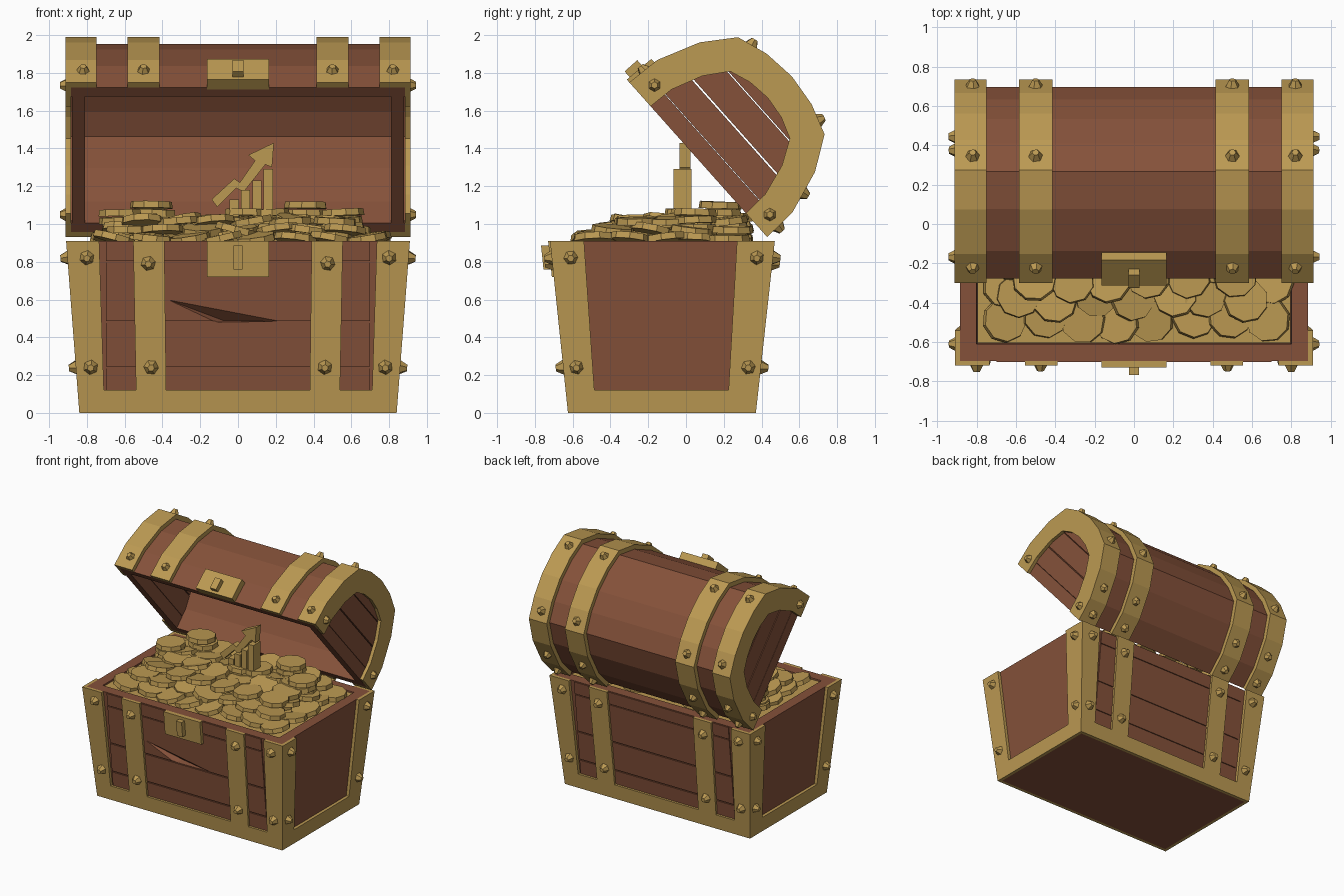
import bpy, bmesh, math, random
from mathutils import Vector, Matrix, Euler

if "Cube" in bpy.data.objects:
    bpy.data.objects.remove(bpy.data.objects["Cube"])

random.seed(7)


def material(name, rgb):
    m = bpy.data.materials.new(name)
    m.diffuse_color = (*rgb, 1)
    m.use_nodes = True
    m.node_tree.nodes["Principled BSDF"].inputs["Base Color"].default_value = m.diffuse_color
    return m


WOOD = material("brown wood", (0.235, 0.083, 0.042))
GOLD = material("old gold", (0.50, 0.32, 0.085))


def finish(name, bm, mat):
    bmesh.ops.recalc_face_normals(bm, faces=bm.faces)
    me = bpy.data.meshes.new(name)
    bm.to_mesh(me)
    bm.free()
    me.materials.append(mat)
    ob = bpy.data.objects.new(name, me)
    bpy.context.collection.objects.link(ob)
    return ob


def prism(bm, a, b):
    """Solid between two matching loops of points."""
    va, vb = [bm.verts.new(p) for p in a], [bm.verts.new(p) for p in b]
    n = len(va)
    bm.faces.new(va)
    bm.faces.new(vb[::-1])
    for i in range(n):
        j = (i + 1) % n
        bm.faces.new((va[i], va[j], vb[j], vb[i]))


def box(bm, x0, x1, y0, y1, z0, z1):
    loop = [(x0, y0), (x1, y0), (x1, y1), (x0, y1)]
    prism(bm, [(x, y, z0) for x, y in loop], [(x, y, z1) for x, y in loop])


def rivet(bm, loc, normal):
    rot = Vector(normal).to_track_quat('Z', 'Y').to_matrix().to_4x4()
    spin = Matrix.Rotation(random.uniform(0, 6), 4, 'Z')
    bmesh.ops.create_cone(bm, cap_ends=True, segments=6, radius1=0.045, radius2=0.018,
                          depth=0.05, matrix=Matrix.Translation(loc) @ rot @ spin)


# ---- chest body: tapered walls, addressed by side, position along wall, height, depth
H = 0.91


def half_x(z): return 0.815 + 0.07 * z / H
def front_y(z): return -0.60 - 0.095 * z / H
def back_y(z): return 0.345 + 0.10 * z / H


def wall(side, u, z, d):
    return {'F': (u, front_y(z) - d, z), 'B': (u, back_y(z) + d, z),
            'R': (half_x(z) + d, u, z), 'L': (-half_x(z) - d, u, z)}[side]


def plate(bm, side, z0, z1, u0, u1, d0, d1):
    """u0 and u1 are (bottom, top) pairs so that plates can taper."""
    q = [(u0[0], z0), (u1[0], z0), (u1[1], z1), (u0[1], z1)]
    prism(bm, [wall(side, u, z, d0) for u, z in q], [wall(side, u, z, d1) for u, z in q])


bm = bmesh.new()
rings = []
for hx, yf, yb, z in ((half_x(0), front_y(0), back_y(0), 0), (half_x(H), front_y(H), back_y(H), H),
                      (0.80, -0.61, 0.36, H), (0.79, -0.60, 0.35, 0.75)):
    rings.append([bm.verts.new(p) for p in ((-hx, yf, z), (hx, yf, z), (hx, yb, z), (-hx, yb, z))])
bm.faces.new(rings[0])
bm.faces.new(rings[3])
for a, b in zip(rings, rings[1:]):
    for i in range(4):
        bm.faces.new((a[i], a[(i + 1) % 4], b[(i + 1) % 4], b[i]))
body = finish("chest_body", bm, WOOD)

# planks on the front and back walls
planks = {}
for side, name in (('F', "front_planks"), ('B', "back_planks")):
    bm = bmesh.new()
    for z0, z1 in ((0.121, 0.236), (0.245, 0.477), (0.486, 0.796), (0.803, 0.905)):
        plate(bm, side, z0, z1, (-0.7, -0.7), (0.7, 0.7), -0.005, 0.008)
    planks[side] = finish(name, bm, WOOD)

# chipped notch in the front planks
bm = bmesh.new()
for u, z, d in ((-0.40, 0.61, 0.015), (0.27, 0.482, 0.015), (-0.12, 0.478, 0.015), (-0.08, 0.49, -0.05)):
    bm.verts.new(wall('F', u, z, d))
bmesh.ops.convex_hull(bm, input=bm.verts)
notch = finish("notch_cutter", bm, WOOD)
notch.hide_render = True
notch.hide_viewport = True
for ob in (body, planks['F']):
    mod = ob.modifiers.new("notch", 'BOOLEAN')
    mod.operation, mod.object, mod.solver = 'DIFFERENCE', notch, 'EXACT'

# gold bands and rivets of the body
T = 0.025
bands, rivets = bmesh.new(), bmesh.new()
for side in 'FB':
    out = lambda z: half_x(z) + T
    sy = -1 if side == 'F' else 1
    plate(bands, side, 0, 0.12, (-out(0), -out(0.12)), (out(0), out(0.12)), 0, T)
    for s in (-1, 1):
        plate(bands, side, 0.12, H, (s * 0.71, s * 0.735), (s * out(0.12), s * out(H)), 0, T)
        plate(bands, side, 0.12, H, (s * 0.38, s * 0.39), (s * 0.54, s * 0.555), 0, T)
        for u, z in ((0.80, 0.82), (0.78, 0.24), (0.475, 0.79), (0.46, 0.24)):
            rivet(rivets, wall(side, s * u, z, T + 0.015), (0, sy, -0.1))
for side, s in (('L', -1), ('R', 1)):
    plate(bands, side, 0, 0.12, (front_y(0), front_y(0.12)), (back_y(0), back_y(0.12)), 0, T)
    plate(bands, side, 0.12, H, (front_y(0.12), front_y(H)), (-0.485, -0.54), 0, T)
    plate(bands, side, 0.12, H, (0.225, 0.27), (back_y(0.12), back_y(H)), 0, T)
    for u, z in ((-0.61, 0.82), (-0.58, 0.24), (0.375, 0.82), (0.33, 0.24)):
        rivet(rivets, wall(side, u, z, T + 0.012), (s, 0, -0.1))
finish("body_bands", bands, GOLD)

# lock on the body
bm = bmesh.new()
plate(bm, 'F', 0.72, H, (-0.165, -0.165), (0.165, 0.165), 0, 0.035)
plate(bm, 'F', 0.76, 0.885, (-0.025, -0.025), (0.025, 0.025), 0.035, 0.075)
finish("body_lock", bm, GOLD)

# ---- lid: e runs along the open base, n points out of it
HALF = [(0.55, 0), (0.54, 0.19), (0.46, 0.42), (0.345, 0.59), (0.18, 0.645), (0, 0.665)]


def lid(x, e, n):
    return (x, 0.065 + 0.664 * e + 0.745 * n, 1.34 - 0.745 * e + 0.664 * n)


def profile(d):
    half = [(e * (1 - d / 0.55), n * (1 - d / 0.66)) for e, n in HALF]
    return [(-e, n) for e, n in half] + half[-2::-1]


def lid_prism(bm, pts, x0, x1):
    prism(bm, [lid(x0, *p) for p in pts], [lid(x1, *p) for p in pts])


def arch(bm, d0, d1, x0, x1):
    lid_prism(bm, profile(d0) + profile(d1)[::-1], x0, x1)


bm = bmesh.new()
arch(bm, 0.035, 0.10, -0.885, 0.885)
finish("lid_shell", bm, WOOD)

# planked lid ends with narrow gaps
edge = profile(0.09)[:6]


def width(n):
    for (e0, n0), (e1, n1) in zip(edge, edge[1:]):
        if n <= n1:
            return -(e0 + (e1 - e0) * (n - n0) / (n1 - n0))
    return 0.01


bm = bmesh.new()
top = edge[-1][1]
for n0, n1 in ((0, 0.098), (0.101, 0.256), (0.265, 0.425), (0.431, top - 0.002)):
    ns = [n0] + [n for e, n in edge if n0 < n < n1] + [n1]
    pts = [(-width(n), n) for n in ns] + [(width(n), n) for n in ns[::-1]]
    for s in (-1, 1):
        lid_prism(bm, pts, s * 0.81, s * 0.88)
finish("lid_ends", bm, WOOD)

# lid bands and rivets
bm = bmesh.new()
for s in (-1, 1):
    arch(bm, 0, 0.035, s * 0.75, s * 0.885)
    arch(bm, 0, 0.17, s * 0.885, s * 0.912)
    arch(bm, 0, 0.035, s * 0.415, s * 0.585)
    for x in (0.5, 0.82):
        for e, n, ne, nn in ((-0.55, 0.10, -1, 0), (-0.27, 0.625, -0.3, 1),
                             (0.27, 0.625, 0.3, 1), (0.51, 0.30, 1, 0.3), (0.555, 0.08, 1, 0)):
            normal = Vector(lid(0, ne, nn)) - Vector(lid(0, 0, 0))
            rivet(rivets, lid(s * x, e, n), normal)
    for e in (-0.45, 0.47):
        rivet(rivets, lid(s * 0.918, e, 0.09), (s, 0, 0))
finish("lid_bands", bm, GOLD)
finish("rivets", rivets, GOLD)

# lock on the lid
bm = bmesh.new()
lid_prism(bm, [(-0.57, 0), (-0.565, 0.17), (-0.5, 0.17), (-0.5, 0)], -0.165, 0.165)
lid_prism(bm, [(-0.61, 0.02), (-0.61, 0.11), (-0.55, 0.11), (-0.55, 0.02)], -0.028, 0.028)
finish("lid_lock", bm, GOLD)

# ---- treasure: gold fill, scattered coins and stacks
bm = bmesh.new()
box(bm, -0.795, 0.795, -0.605, 0.355, 0.76, 0.9)
finish("gold_fill", bm, GOLD)

bm = bmesh.new()


def coin(x, y, z, tilt, r=0.115):
    rot = Euler((random.uniform(-tilt, tilt), random.uniform(-tilt, tilt), random.uniform(0, 6)))
    bmesh.ops.create_cone(bm, cap_ends=True, segments=9, radius1=r, radius2=r * 0.96, depth=0.035,
                          matrix=Matrix.Translation((x, y, z)) @ rot.to_matrix().to_4x4())


for layer, (nx, ny, mx) in enumerate(((8, 5, 0.67), (7, 4, 0.58), (6, 4, 0.5))):
    for i in range(nx):
        for j in range(ny):
            x = -mx + 2 * mx * i / (nx - 1) + random.uniform(-0.03, 0.03)
            y = -0.48 + 0.10 * layer + (0.71 - 0.10 * layer) * j / (ny - 1) + random.uniform(-0.02, 0.02)
            coin(x, y, 0.925 + 0.045 * layer, 0.22)
for x, y, count in ((-0.45, 0.18, 5), (0.37, 0.18, 5), (-0.62, 0.02, 4), (0.55, 0.05, 4),
                    (0.05, 0.0, 4), (0.16, 0.03, 4), (-0.3, -0.1, 3)):
    for k in range(count):
        coin(x + random.uniform(-0.015, 0.015), y, 0.94 + 0.04 * k, 0.05)
finish("coins", bm, GOLD)

# rising bars with an arrow, standing on the coins
bm = bmesh.new()
for x, z in ((-0.02, 1.13), (0.04, 1.18), (0.10, 1.23), (0.16, 1.29)):
    box(bm, x - 0.024, x + 0.024, -0.065, 0.03, 1.04, z)
arrow = [(-0.14, 1.13), (-0.02, 1.24), (0.01, 1.22), (0.09, 1.335), (0.055, 1.365), (0.19, 1.43),
         (0.18, 1.30), (0.145, 1.315), (0.03, 1.17), (-0.01, 1.19), (-0.11, 1.09)]
prism(bm, [(x, -0.035, z) for x, z in arrow], [(x, 0.025, z) for x, z in arrow])
finish("bar_and_arrow_trinket", bm, GOLD)
